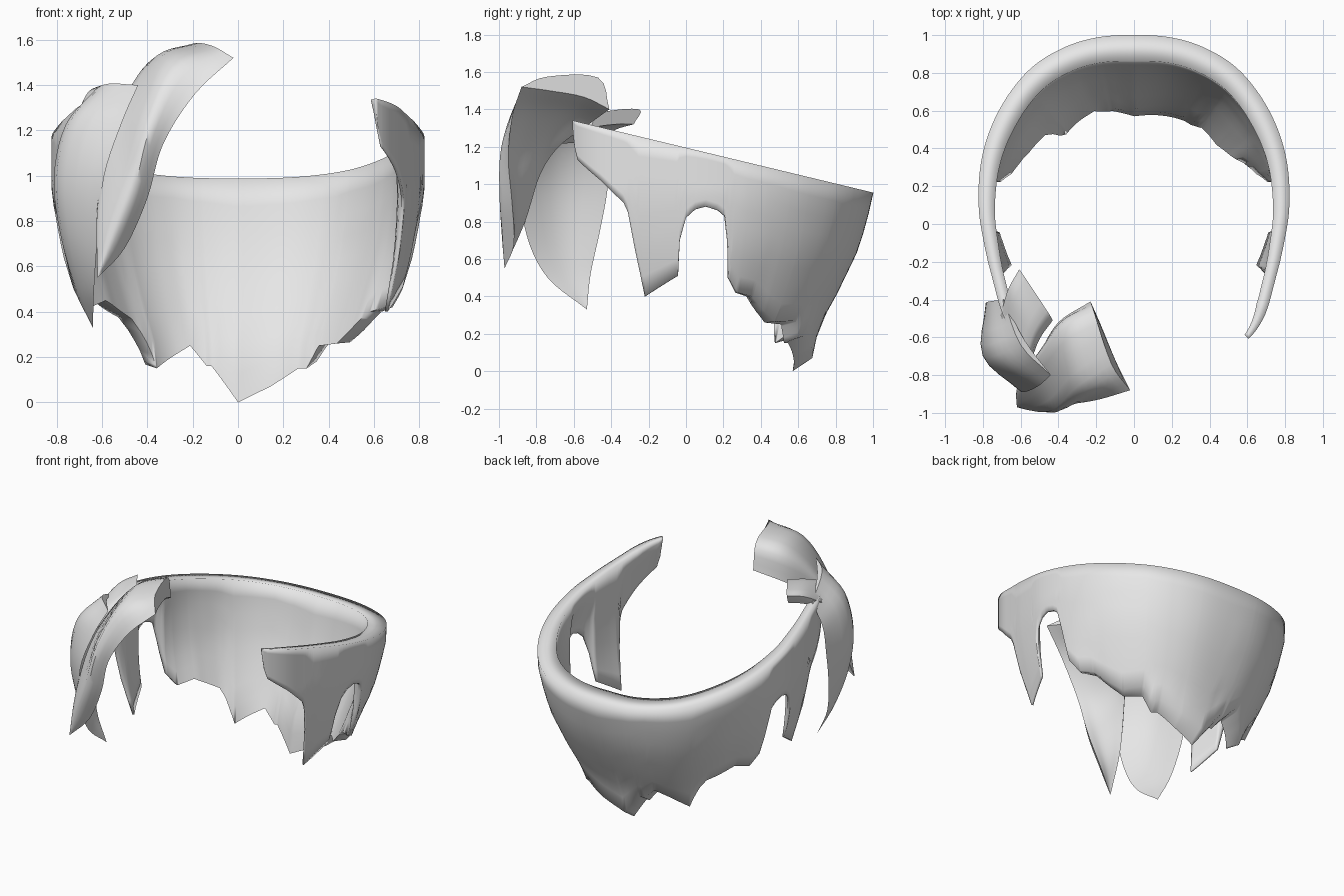
import bpy, bmesh, math
from mathutils import Vector

if "Cube" in bpy.data.objects:
    bpy.data.objects.remove(bpy.data.objects["Cube"])

hair = bpy.data.materials.new("light_grey")
hair.diffuse_color = (0.8, 0.8, 0.8, 1)
hair.use_nodes = True
hair.node_tree.nodes["Principled BSDF"].inputs["Base Color"].default_value = hair.diffuse_color


def finish(name, bm, angle):
    bmesh.ops.remove_doubles(bm, verts=bm.verts, dist=0.0005)
    bmesh.ops.recalc_face_normals(bm, faces=bm.faces)
    me = bpy.data.meshes.new(name)
    bm.to_mesh(me)
    bm.free()
    me.materials.append(hair)
    ob = bpy.data.objects.new(name, me)
    bpy.context.collection.objects.link(ob)
    bpy.ops.object.select_all(action='DESELECT')
    bpy.context.view_layer.objects.active = ob
    ob.select_set(True)
    bpy.ops.object.shade_smooth_by_angle(angle=math.radians(angle))


def lookup(table, v):
    if v <= table[0][0]:
        return table[0][1]
    for (a, p), (b, q) in zip(table, table[1:]):
        if v <= b:
            return p + (q - p) * (v - a) / (b - a)
    return table[-1][1]


def ramp(v, a, b):
    w = min(1, max(0, (v - a) / (b - a)))
    return w * w * (3 - 2 * w)


# ---- Band around the head: angle (degrees, 90 = back) against a value
RIM = [(-45, .86), (-37, .855), (-33, .838), (-22, .80), (-7, .797), (12, .84), (30, .90),
       (44, .948), (58, .996), (74, 1.01), (90, 1.0)]
THICK = [(-45, .03), (-33, .065), (-20, .065), (0, .08), (40, .12), (90, .14)]
TAPER = [(0, .66), (.1, .68), (.24, .71), (.42, .81), (.65, .92), (.8, .965), (.95, 1)]
# lower hairline: front end, sideburn, ear arch, then the ragged nape
SIDE = [(-45, 1.31), (-44, 1.2), (-42.5, 1.13), (-33, 1.02), (-24.5, .9), (-23, .85),
        (-18.5, .4), (-3.4, .51), (-2.5, .7), (0, .82), (3.5, .865), (7.5, .88),
        (12, .86), (14.5, .83), (16, .7), (17.5, .5), (22, .42)]
NAPE_R = [(29, .40), (37, .32), (44, .26), (55, .25), (60, .15), (64, .15), (76, .07), (90, 0)]
NAPE_L = [(31, .45), (45, .37), (48, .31), (53, .15), (70.5, .25), (77, .16), (79, .16), (90, 0)]


def rim_radius(a):
    steps = [lookup(RIM, a + d if a + d <= 90 else 180 - a - d) for d in (-5, -2.5, 0, 2.5, 5)]
    return sum(steps) / 5


def taper(a, z):
    return 1 - (1 - lookup(TAPER, z)) * (.65 + .35 * ramp(a, 8, 35))


def column(a, z_low, side, rows=9):
    """Closed section of the band at one angle: up the outside, down the inside."""
    c, s = math.cos(math.radians(a)), math.sin(math.radians(a))
    r, th = rim_radius(a), lookup(THICK, a)
    thin = .2 + .45 * ramp(a, 15, 35)
    pts = []
    for inner in (0, 1):
        top = 1.195 - .24 * (r - inner * th) * s
        low = z_low + (0 if inner else .07 * ramp(a, 35, 90))
        line = []
        for i in range(rows):
            t = i / (rows - 1)
            z = low + (top - low) * t
            rr = r * taper(a, z) - inner * th * (thin + (1 - thin) * min(1, t * 1.3))
            line.append((side * rr * c, rr * s, z))
        pts += line[::-1] if inner else line
    return pts


def build_band():
    cols = []
    for side, nape in ((1, NAPE_R), (-1, NAPE_L)):
        low = SIDE + nape
        angles = sorted({p[0] for p in low} | {-45 + 1.5 * i for i in range(91)})
        half = [column(a, lookup(low, a), side) for a in angles]
        cols += half if side == 1 else half[::-1][1:]
    bm = bmesh.new()
    vs = [[bm.verts.new(p) for p in c] for c in cols]
    n = len(vs[0])
    for a, b in zip(vs, vs[1:]):
        for j in range(n):
            bm.faces.new((a[j], a[(j + 1) % n], b[(j + 1) % n], b[j]))
    bm.faces.new(vs[0])
    bm.faces.new(vs[-1])
    finish("hair_band", bm, 100)


# ---- Curved locks lofted through a few rails
def spline(points, per):
    P = [Vector(p) for p in points]
    P = [2 * P[0] - P[1]] + P + [2 * P[-1] - P[-2]]
    out = []
    for i in range(1, len(P) - 2):
        a, b, c, d = P[i - 1:i + 3]
        for k in range(per):
            t = k / per
            out.append(.5 * (2 * b + (c - a) * t + (2 * a - 5 * b + 4 * c - d) * t * t
                             + (3 * b - a - 3 * c + d) * t ** 3))
    return out + [P[-2]]


def lock(name, rails, hollow, tip=None):
    """Outer skin follows the rails; the inner skin is pulled toward the chord."""
    rails = [spline(r + ([tip] if tip else []), 5) for r in rails]
    bm = bmesh.new()
    rings = []
    for station in zip(*rails):
        outer = spline(station, 4)
        m = len(outer) - 1
        inner = [p.lerp(outer[0].lerp(outer[-1], i / m), hollow) for i, p in enumerate(outer)]
        rings.append([bm.verts.new(p) for p in outer + inner[-2:0:-1]])
    n = len(rings[0])
    for a, b in zip(rings, rings[1:]):
        for j in range(n):
            bm.faces.new((a[j], a[(j + 1) % n], b[(j + 1) % n], b[j]))
    bm.faces.new(rings[0])
    if not tip:
        bm.faces.new(rings[-1])
    finish(name, bm, 45)


build_band()

# large sweeping fringe with a ridge down its middle
lock("front_fringe", [
    [(-.23, -.41, 1.40), (-.40, -.52, 1.32), (-.50, -.68, 1.20), (-.57, -.78, 1.05), (-.605, -.86, .80)],
    [(-.21, -.47, 1.57), (-.37, -.55, 1.52), (-.48, -.68, 1.38), (-.57, -.80, 1.15), (-.62, -.89, .85)],
    [(-.12, -.74, 1.575), (-.30, -.86, 1.49), (-.41, -.97, 1.23), (-.48, -.995, .96), (-.56, -.985, .73)],
    [(-.02, -.88, 1.52), (-.19, -.93, 1.36), (-.33, -.95, 1.14), (-.40, -.93, .90), (-.50, -.92, .68)],
], .8, (-.62, -.97, .55))

# broad lock over the temple
lock("side_fringe", [
    [(-.69, -.40, 1.30), (-.765, -.41, 1.15), (-.785, -.42, .97), (-.775, -.46, .75), (-.73, -.51, .52)],
    [(-.60, -.64, 1.40), (-.74, -.70, 1.24), (-.80, -.70, 1.0), (-.775, -.68, .75), (-.71, -.62, .51)],
    [(-.44, -.80, 1.40), (-.51, -.86, 1.24), (-.59, -.89, 1.0), (-.62, -.85, .72), (-.635, -.74, .50)],
], .6, (-.64, -.53, .33))

# short root tuft behind the temple lock
lock("root_tuft", [
    [(-.59, -.28, 1.32), (-.65, -.38, 1.29), (-.69, -.50, 1.22)],
    [(-.60, -.25, 1.40), (-.66, -.36, 1.37), (-.70, -.50, 1.29)],
    [(-.46, -.46, 1.38), (-.53, -.57, 1.36), (-.58, -.72, 1.30)],
    [(-.43, -.51, 1.30), (-.50, -.61, 1.27), (-.55, -.74, 1.20)],
], .9)
